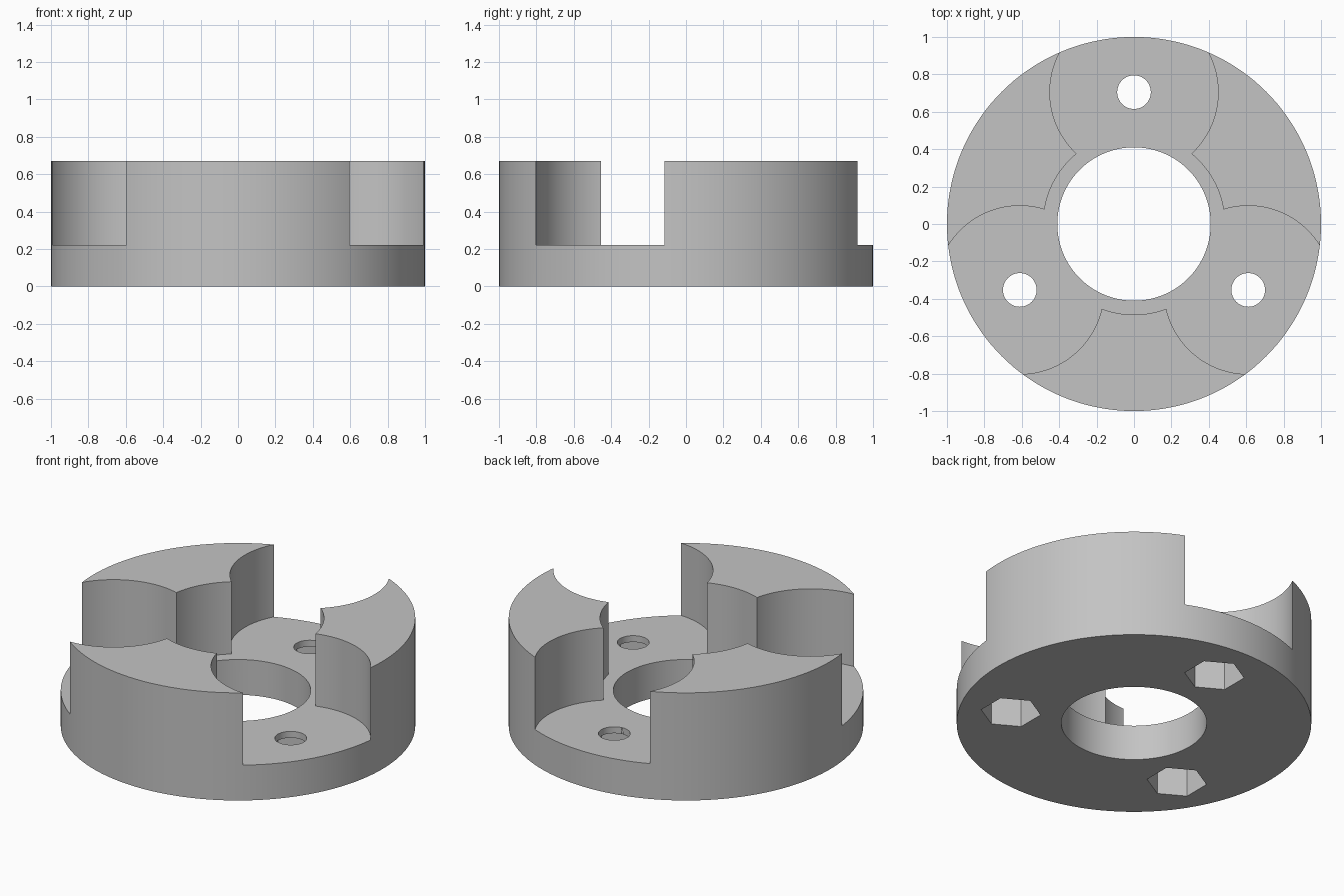
import bpy
import bmesh
from math import sin, cos, pi, radians

default = bpy.data.objects.get("Cube")
if default:
    bpy.data.objects.remove(default, do_unlink=True)

HEIGHT, FLOOR = 0.67, 0.22      # full height and base plate height
BOLT_CIRCLE = 0.705             # distance of the screw holes from the axis
SIDES = 144

grey = bpy.data.materials.new("light_grey")
grey.use_nodes = True
colour = (0.55, 0.55, 0.55, 1)
grey.diffuse_color = colour
bsdf = next(n for n in grey.node_tree.nodes if n.type == 'BSDF_PRINCIPLED')
bsdf.inputs["Base Color"].default_value = colour


def prism(name, radius, bottom, top, centre=(0, 0), sides=SIDES, turn=pi / 2):
    """Upright regular prism with its first corner at angle turn."""
    bm = bmesh.new()
    ring = [bm.verts.new((centre[0] + radius * cos(turn + 2 * pi * i / sides),
                          centre[1] + radius * sin(turn + 2 * pi * i / sides), bottom))
            for i in range(sides)]
    face = bm.faces.new(ring)
    out = bmesh.ops.extrude_face_region(bm, geom=[face])
    for v in out["geom"]:
        if isinstance(v, bmesh.types.BMVert):
            v.co.z = top
    bmesh.ops.recalc_face_normals(bm, faces=bm.faces)
    mesh = bpy.data.meshes.new(name)
    bm.to_mesh(mesh)
    bm.free()
    mesh.materials.append(grey)
    obj = bpy.data.objects.new(name, mesh)
    bpy.context.collection.objects.link(obj)
    return obj


def cut(body, cutter):
    """Subtract the cutter from the body and discard it."""
    cutter.hide_render = True
    mod = body.modifiers.new(cutter.name, 'BOOLEAN')
    mod.operation = 'DIFFERENCE'
    mod.solver = 'EXACT'
    mod.object = cutter
    bpy.ops.object.modifier_apply(modifier=mod.name)
    bpy.data.objects.remove(cutter, do_unlink=True)


# Solid body
body = prism("three_jaw_hub", 1.0, 0, HEIGHT)
bpy.ops.object.select_all(action='DESELECT')
body.select_set(True)
bpy.context.view_layer.objects.active = body

# Wide bore between the jaws, narrower bore through the base plate
cut(body, prism("upper_bore", 0.485, FLOOR, HEIGHT + 0.1))
cut(body, prism("base_bore", 0.41, -0.1, HEIGHT + 0.2))

# Round pockets that leave three jaws, with screw holes and hex nut recesses
for angle in (90, 210, 330):
    a = radians(angle)
    spot = (BOLT_CIRCLE * cos(a), BOLT_CIRCLE * sin(a))
    cut(body, prism("pocket", 0.45, FLOOR, HEIGHT + 0.1, spot, turn=a))
    cut(body, prism("screw_hole", 0.09, -0.1, FLOOR + 0.1, spot, sides=48))
    cut(body, prism("nut_recess", 0.17, -0.1, 0.18, spot, sides=6, turn=a))

bpy.ops.object.shade_smooth_by_angle(angle=radians(25))
